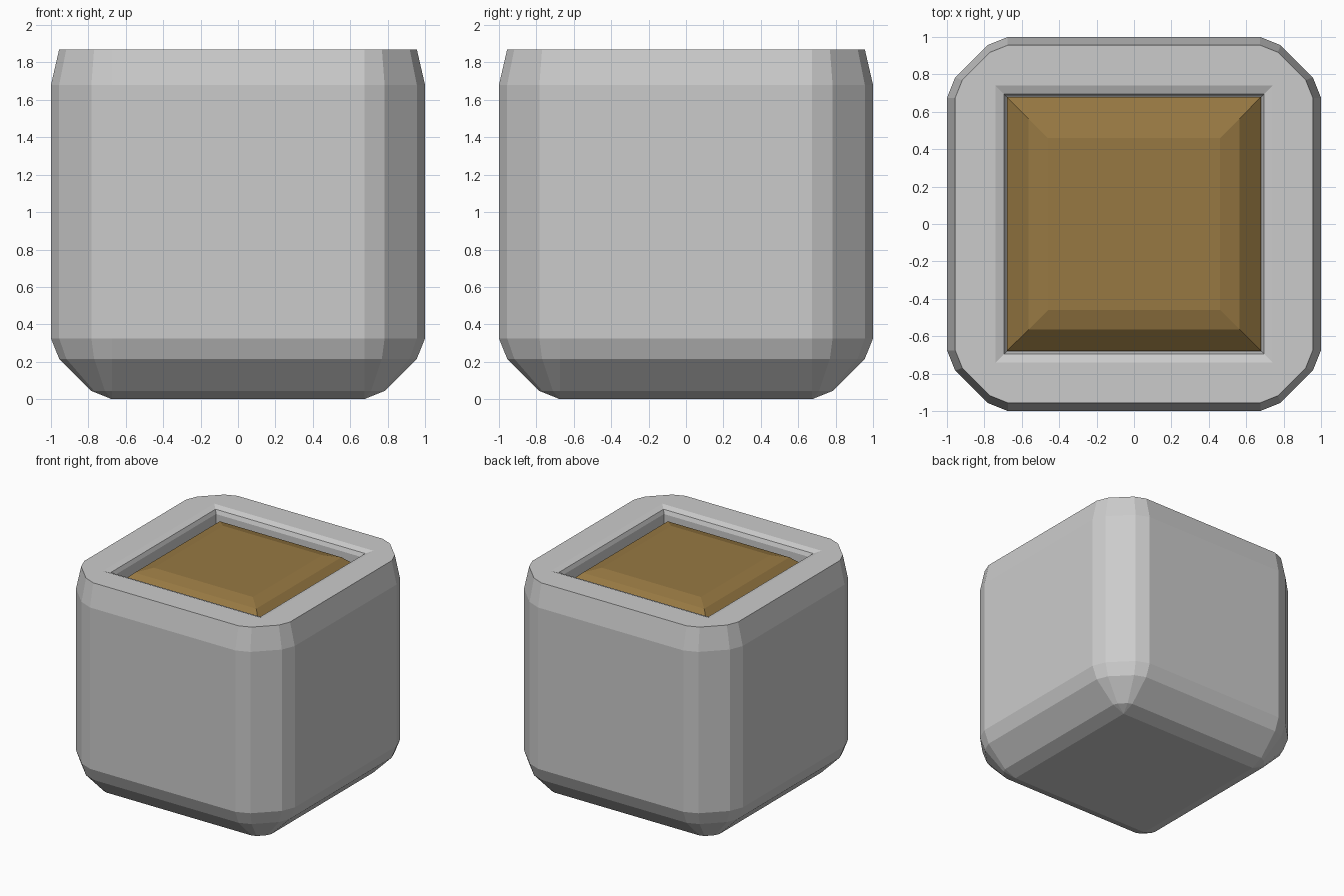
import bpy, bmesh

if "Cube" in bpy.data.objects:
    bpy.data.objects.remove(bpy.data.objects["Cube"])

# One rounded corner, as offsets from a square's corner
CORNER = [(0.325, 0.0), (0.281, 0.109), (0.109, 0.281), (0.0, 0.325)]


def ring(half, k, z):
    """Square of half-size `half`, its corners rounded outward by k."""
    pts = []
    for turn in range(4):
        for ox, oy in CORNER:
            x, y = half + k * ox, half + k * oy
            for _ in range(turn):
                x, y = -y, x
            pts.append((x, y, z))
    return pts


def loft(name, rings):
    bm = bmesh.new()
    loops = [[bm.verts.new(p) for p in ring(*r)] for r in rings]
    for a, b in zip(loops, loops[1:]):
        n = len(a)
        for i in range(n):
            j = (i + 1) % n
            bm.faces.new((a[i], a[j], b[j], b[i]))
    bm.faces.new(loops[0][::-1])
    bm.faces.new(loops[-1])
    # Unrounded rings have coincident corner points
    bmesh.ops.remove_doubles(bm, verts=bm.verts[:], dist=0.0005)
    bmesh.ops.recalc_face_normals(bm, faces=bm.faces[:])
    mesh = bpy.data.meshes.new(name)
    bm.to_mesh(mesh)
    bm.free()
    obj = bpy.data.objects.new(name, mesh)
    bpy.context.collection.objects.link(obj)
    return obj


# Pot: rounded base, straight walls, flat rim, softened square opening
loft("pot", [
    (0.675, 0.0, 0.0), (0.675, 0.335, 0.044), (0.675, 0.865, 0.216),
    (0.675, 1.0, 0.325), (0.675, 1.0, 1.68), (0.675, 0.865, 1.87),
    (0.74, 0.0, 1.87), (0.695, 0.0, 1.852), (0.682, 0.0, 1.82),
    (0.682, 0.0, 1.65),
])

# Soil: mound with mitred slopes
soil = loft("soil", [
    (0.68, 0.0, 1.66), (0.68, 0.0, 1.73), (0.565, 0.0, 1.835),
    (0.46, 0.0, 1.865),
])
mat = bpy.data.materials.new("soil_brown")
mat.diffuse_color = (0.31, 0.19, 0.055, 1.0)
mat.use_nodes = True
mat.node_tree.nodes["Principled BSDF"].inputs["Base Color"].default_value = mat.diffuse_color
soil.data.materials.append(mat)
